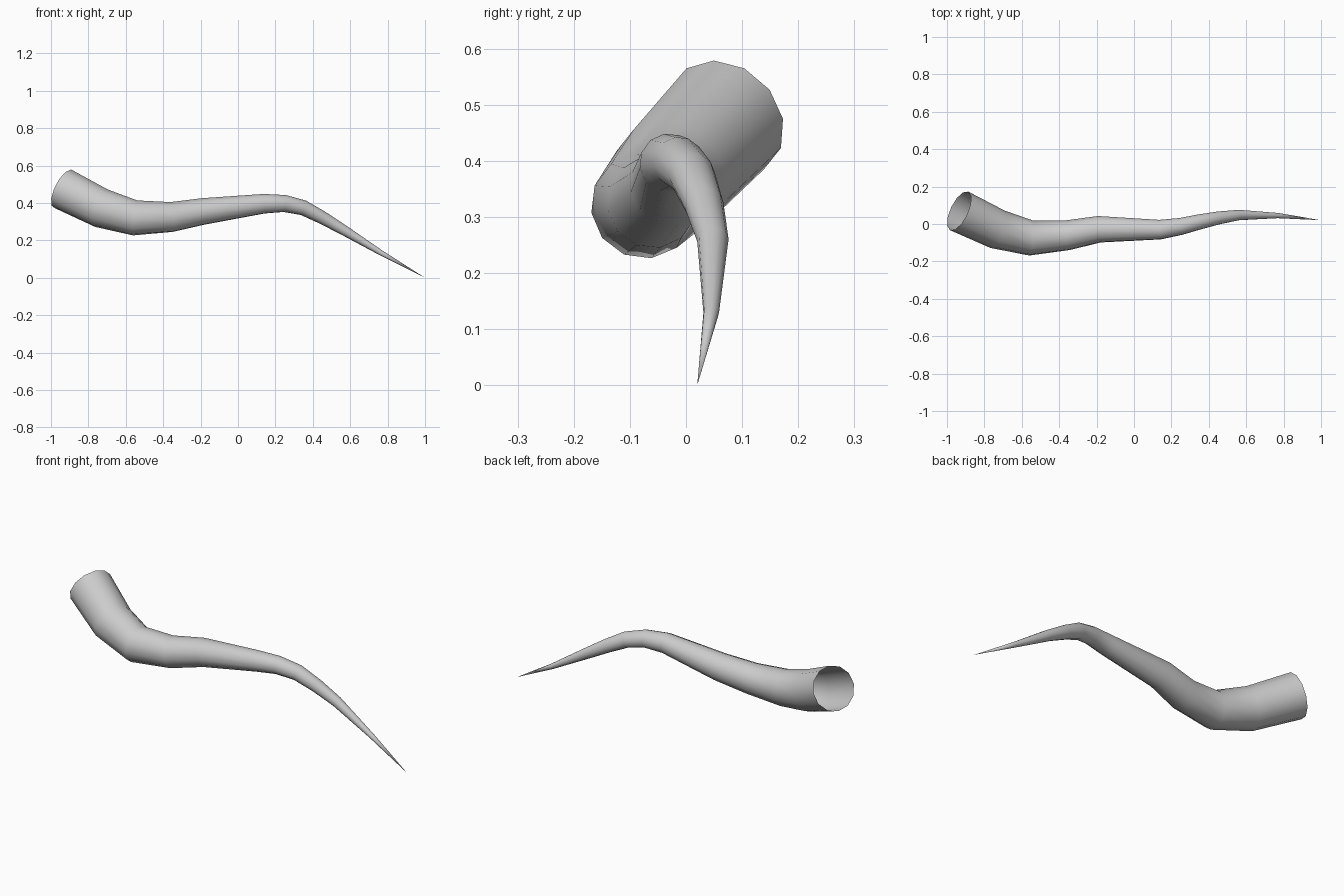
import bpy, bmesh, math
from mathutils import Vector

if "Cube" in bpy.data.objects:
    bpy.data.objects.remove(bpy.data.objects["Cube"])

SIDES = 12

# Centre line and radius of each ring, from the open wide end to the tip
RINGS = [
    (-0.935, 0.070, 0.475, 0.114), (-0.730, -0.028, 0.372, 0.107),
    (-0.550, -0.075, 0.320, 0.095), (-0.355, -0.060, 0.325, 0.081),
    (-0.185, -0.028, 0.355, 0.072), (0.140, -0.030, 0.396, 0.053),
    (0.250, -0.013, 0.397, 0.046), (0.350, 0.011, 0.374, 0.041),
    (0.450, 0.032, 0.322, 0.035), (0.560, 0.048, 0.258, 0.028),
    (0.770, 0.045, 0.130, 0.014),
]
TIP = Vector((1.0, 0.02, 0.0))

centres = [Vector(r[:3]) for r in RINGS] + [TIP]
bm = bmesh.new()
loops = []
normal = Vector((0, 0, 1))

# Rings perpendicular to the centre line, carried along without twist
for i, ring in enumerate(RINGS):
    ahead = (centres[i + 1] - centres[i]).normalized()
    behind = (centres[i] - centres[i - 1]).normalized() if i else ahead
    axis = (ahead + behind).normalized()
    normal = (normal - axis * normal.dot(axis)).normalized()
    side = axis.cross(normal)
    loop = []
    for k in range(SIDES):
        a = 2 * math.pi * k / SIDES
        offset = normal * math.cos(a) + side * math.sin(a)
        loop.append(bm.verts.new(centres[i] + offset * ring[3]))
    loops.append(loop)

# Skin between rings, then the pointed tip; the wide end stays open
for a, b in zip(loops, loops[1:]):
    for k in range(SIDES):
        n = (k + 1) % SIDES
        bm.faces.new((a[k], a[n], b[n], b[k]))
tip = bm.verts.new(TIP)
for k in range(SIDES):
    bm.faces.new((loops[-1][k], loops[-1][(k + 1) % SIDES], tip))

for f in bm.faces:
    f.smooth = True
mesh = bpy.data.meshes.new("curved_horn")
bm.to_mesh(mesh)
bm.free()
horn = bpy.data.objects.new("curved_horn", mesh)
bpy.context.collection.objects.link(horn)
